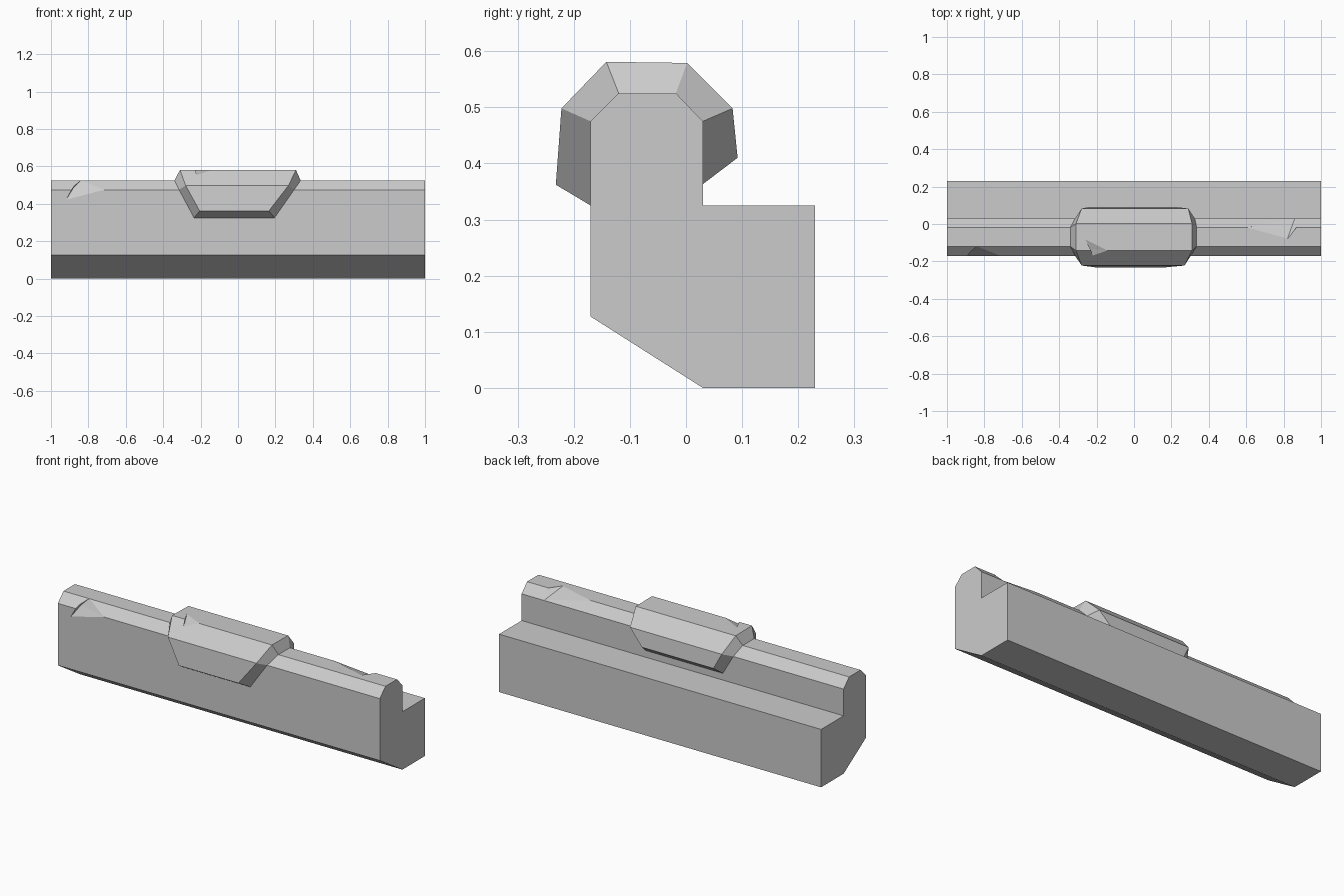
import bpy, bmesh

if "Cube" in bpy.data.objects:
    bpy.data.objects.remove(bpy.data.objects["Cube"])


def make_object(name, bm):
    bmesh.ops.recalc_face_normals(bm, faces=bm.faces)
    mesh = bpy.data.meshes.new(name)
    bm.to_mesh(mesh)
    bm.free()
    ob = bpy.data.objects.new(name, mesh)
    bpy.context.collection.objects.link(ob)
    return ob


def chip(target, points):
    """Carve a faceted chip out of target; the last point lies outside it."""
    bm = bmesh.new()
    for p in points:
        bm.verts.new(p)
    bmesh.ops.convex_hull(bm, input=bm.verts)
    cutter = make_object("chip_cutter", bm)
    cutter.hide_render = True
    mod = target.modifiers.new("chip", 'BOOLEAN')
    mod.operation = 'DIFFERENCE'
    mod.solver = 'EXACT'
    mod.object = cutter
    bpy.context.view_layer.objects.active = target
    bpy.ops.object.modifier_apply(modifier=mod.name)
    bpy.data.objects.remove(cutter)


# Stepped stone beam: (y, z) section extruded along x
section = [(-.17, .127), (.03, 0), (.23, 0), (.23, .325), (.03, .325),
           (.03, .475), (-.018, .525), (-.12, .525), (-.17, .475)]
bm = bmesh.new()
face = bm.faces.new([bm.verts.new((-1, y, z)) for y, z in section])
ext = bmesh.ops.extrude_face_region(bm, geom=[face], use_keep_orig=True)
moved = [g for g in ext['geom'] if isinstance(g, bmesh.types.BMVert)]
bmesh.ops.translate(bm, verts=moved, vec=(2, 0, 0))
beam = make_object("ledge_beam", bm)

# Saddle block wrapped over the ridge: (y, z, left x, right x) rings
inner = [(-.17, .325, -.235, .195), (-.17, .475, -.315, .30),
         (-.12, .525, -.34, .335), (-.018, .525, -.34, .335),
         (.03, .475, -.315, .325), (.03, .363, -.25, .23)]
outer = [(-.232, .362, -.205, .165), (-.222, .498, -.28, .27),
         (-.142, .581, -.31, .31), (.002, .579, -.31, .31),
         (.083, .498, -.28, .29), (.092, .41, -.235, .21)]
bm = bmesh.new()
loop = outer + inner[::-1]
left = [bm.verts.new((a, y, z)) for y, z, a, b in loop]
right = [bm.verts.new((b, y, z)) for y, z, a, b in loop]
n = len(loop)
for i in range(n):
    j = (i + 1) % n
    bm.faces.new((left[i], left[j], right[j], right[i]))
for side in (left, right):
    for i in range(len(outer) - 1):
        bm.faces.new((side[i], side[i + 1], side[n - 2 - i], side[n - 1 - i]))
saddle = make_object("saddle_block", bm)

# Chipped spots on the ridge ends and the saddle
chip(beam, [(-.92, -.171, .42), (-.71, -.171, .475), (-.84, -.119, .526),
            (-.88, -.135, .485), (-.85, -.25, .56)])
chip(beam, [(.6, -.02, .526), (.82, -.08, .526), (.885, -.01, .52),
            (.86, .031, .476), (.84, -.02, .505), (.8, .03, .57)])
chip(saddle, [(-.26, -.08, .581), (-.14, -.14, .582), (-.22, -.17, .553),
              (-.235, -.135, .563), (-.21, -.17, .62)])
